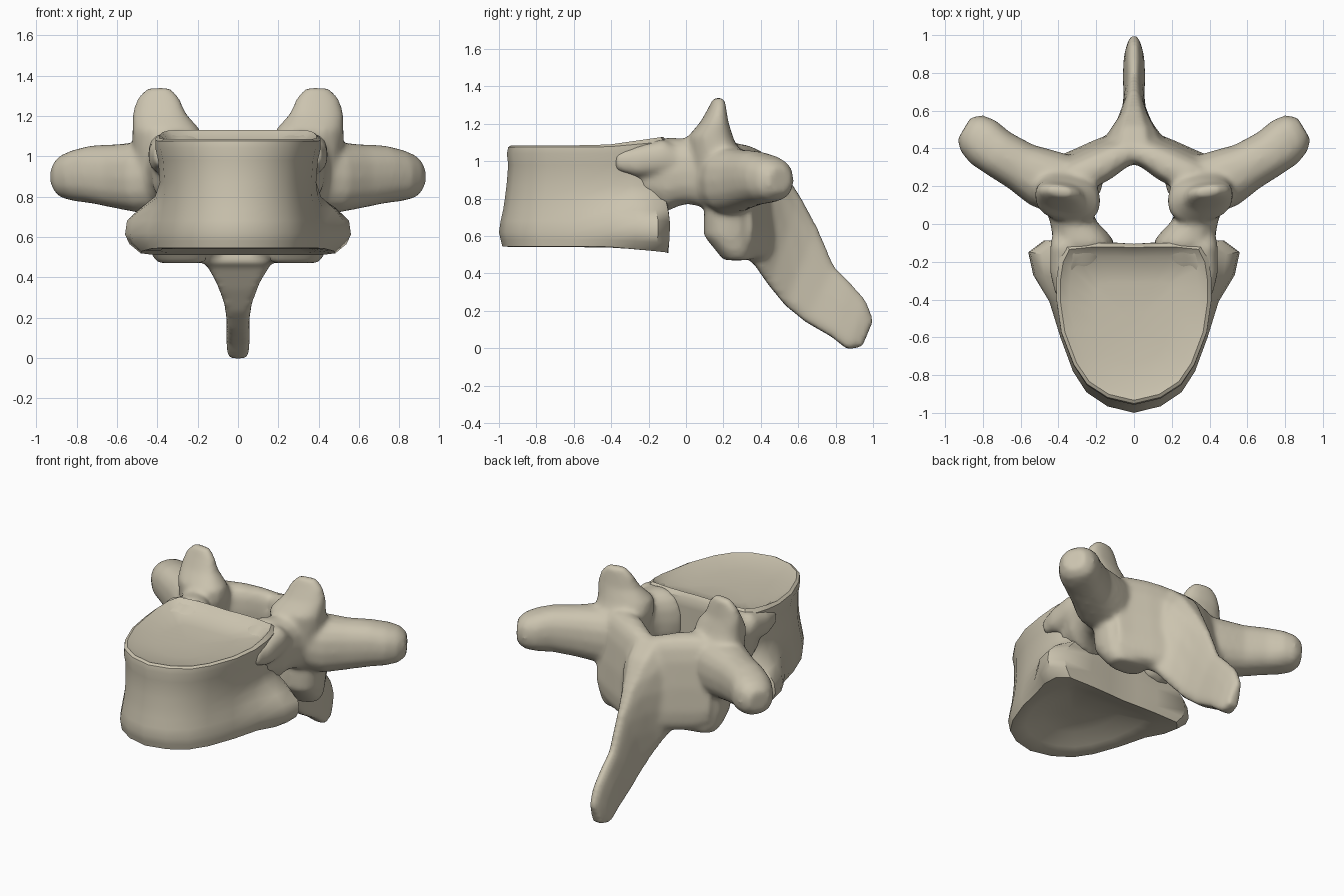
import bpy, bmesh, math
from mathutils import Vector

if "Cube" in bpy.data.objects:
    bpy.data.objects.remove(bpy.data.objects["Cube"])

bone = bpy.data.materials.new("bone_ivory")
bone.use_nodes = True
colour = (0.60, 0.55, 0.43, 1)
bone.diffuse_color = colour
bone.node_tree.nodes["Principled BSDF"].inputs["Base Color"].default_value = colour


def bridge(bm, rings):
    """Skin a list of rings and close both ends."""
    rows = [[bm.verts.new(p) for p in ring] for ring in rings]
    for a, b in zip(rows, rows[1:]):
        for i in range(len(a)):
            j = (i + 1) % len(a)
            bm.faces.new((a[i], a[j], b[j], b[i]))
    bm.faces.new(rows[0][::-1])
    bm.faces.new(rows[-1])


def oval(centre, u, v, n=16, power=0.85):
    """Slightly squared oval ring spanned by two half-axis vectors."""
    ring = []
    for i in range(n):
        a = 2 * math.pi * i / n
        c, s = math.cos(a), math.sin(a)
        c = math.copysign(abs(c) ** power, c)
        s = math.copysign(abs(s) ** power, s)
        ring.append(Vector(centre) + Vector(u) * c + Vector(v) * s)
    return ring


def finish(name, bm):
    bmesh.ops.recalc_face_normals(bm, faces=bm.faces)
    mesh = bpy.data.meshes.new(name)
    bm.to_mesh(mesh)
    bm.free()
    obj = bpy.data.objects.new(name, mesh)
    bpy.context.collection.objects.link(obj)
    mesh.materials.append(bone)
    return obj


def smooth(obj, angle):
    bpy.ops.object.select_all(action='DESELECT')
    obj.select_set(True)
    bpy.context.view_layer.objects.active = obj
    bpy.ops.object.shade_smooth_by_angle(angle=math.radians(angle))


def mirrored(ring):
    return [Vector((-p.x, p.y, p.z)) for p in ring]


def paired(bm, rings):
    """Add a lofted part and its mirror image."""
    bridge(bm, rings)
    bridge(bm, [mirrored(ring) for ring in rings])


# Vertebral body: heart-like outline stacked with a waist and dished ends;
# the lower rib facets swell out of its back corners
half = [(0, -1), (.14, -.965), (.25, -.89), (.32, -.78), (.385, -.6), (.41, -.42),
        (.41, -.3), (.395, -.19), (.36, -.115), (.22, -.1), (.1, -.1), (0, -.105)]
outline = half + [(-x, y) for x, y in half[-2:0:-1]]


def body_ring(z, sx, sy, lift=0, bulge=0):
    ring = []
    for x, y in outline:
        back = max(0, (y + .45) / .35)
        swell = bulge * math.exp(-((y + .19) / .18) ** 2) * (abs(x) / .4) ** 2
        ring.append(Vector((x * sx + math.copysign(swell, x),
                            -.1 + (y + .1) * sy + .25 * swell, z + lift * back)))
    return ring


def dish_ring(z, s, lift=0, centre=-.52):
    return [Vector((p.x * s, centre + (p.y - centre) * s, p.z))
            for p in body_ring(z, 1, .95, lift)]


bm = bmesh.new()
bridge(bm, [dish_ring(.62, .15, 0, -.58), dish_ring(.605, .5, 0, -.58),
            dish_ring(.56, .78, -.01, -.58), dish_ring(.54, .94, -.02),
            body_ring(.545, 1, .98, -.035, .09), body_ring(.58, 1.005, .99, -.02, .145),
            body_ring(.62, 1.01, 1, -.01, .165), body_ring(.68, .985, .99, 0, .165),
            body_ring(.74, .965, .975, 0, .11), body_ring(.8, .95, .965, 0, .03),
            body_ring(.87, .945, .955), body_ring(.98, .965, .945),
            body_ring(1.04, 1, .953), body_ring(1.075, 1, .945, .03),
            dish_ring(1.085, .95, .045), dish_ring(1.07, .83, .005),
            dish_ring(1.055, .5), dish_ring(1.05, .15)])
smooth(finish("vertebral_body", bm), 40)

bm = bmesh.new()

# Pedicles: y, x, z, half width, half height
paired(bm, [oval((x, y, z), (w, 0, 0), (0, 0, h)) for y, x, z, w, h in (
    (-.25, .27, .93, .11, .13), (-.1, .265, .93, .165, .20), (-.05, .285, .94, .15, .185),
    (.01, .32, .945, .125, .175), (.1, .355, .93, .12, .18), (.22, .36, .92, .14, .18))])

# Upper rib facets: y, x, z, half width, half height
paired(bm, [oval((x, y, z), (w, 0, 0), (0, 0, h)) for y, x, z, w, h in (
    (-.38, .38, 1.0, .035, .05), (-.26, .375, 1.0, .07, .085),
    (-.12, .35, 1.02, .095, .10), (-.04, .34, 1.0, .09, .08))])

# Transverse processes sweeping out and back: x, y, z, half width, half height
paired(bm, [oval((x, y, z), (-.5 * w, .85 * w, 0), (0, 0, h)) for x, y, z, w, h in (
    (.33, .19, .91, .17, .18), (.47, .24, .895, .165, .18), (.6, .305, .90, .135, .16),
    (.72, .375, .91, .13, .145), (.80, .435, .905, .135, .13), (.86, .48, .90, .115, .11),
    (.90, .505, .90, .07, .07))])

# Upper joint processes: z, x, y, half width, half depth
paired(bm, [oval((x, y, z), (w, .12 * w, 0), (0, d, 0)) for z, x, y, w, d in (
    (.9, .36, .16, .15, .13), (1.06, .35, .145, .175, .135), (1.13, .355, .13, .17, .12),
    (1.21, .39, .152, .135, .073), (1.29, .395, .168, .105, .044), (1.34, .392, .176, .06, .028))])

# Lower joint processes: z, x, y, half width, half depth
paired(bm, [oval((x, y, z), (w, 0, 0), (0, d, 0)) for z, x, y, w, d in (
    (.85, .34, .22, .12, .12), (.7, .325, .225, .14, .13), (.6, .31, .23, .145, .135),
    (.52, .295, .26, .14, .10), (.47, .28, .275, .12, .075))])

# Laminae closing the canal: x, y, z, thickness, half height
lamina = [(.37, .24, .80, .12, .28), (.28, .285, .79, .11, .31),
          (.17, .34, .78, .105, .31), (.08, .39, .77, .09, .30)]
rings = [oval((x, y, z), (.5 * t, .85 * t, 0), (0, -.03, h), power=.65)
         for x, y, z, t, h in lamina]
middle = oval((0, .41, .76), (0, .08, 0), (0, -.03, .29), power=.65)
bridge(bm, rings + [middle] + [mirrored(ring) for ring in rings[::-1]])

# Spinous process with a narrow crest and flat underside:
# upper edge y, z, lower edge y, z, half width
wedge = [(.3, 1), (.6, .7), (.82, .2), (.95, -.4), (1, -.8), (.8, -1)]
wedge += [(-a, b) for a, b in wedge[::-1]]
spine = []
for y1, z1, y2, z2, w in ((.42, 1.04, .33, .47, .23), (.52, .95, .36, .455, .19),
                          (.61, .81, .44, .34, .115), (.70, .65, .53, .23, .07),
                          (.79, .44, .64, .14, .057), (.88, .35, .78, .06, .06),
                          (.965, .25, .86, -.005, .056), (1.005, .15, .94, .005, .035)):
    mid = Vector((0, (y1 + y2) / 2, (z1 + z2) / 2))
    rise = Vector((0, (y1 - y2) / 2, (z1 - z2) / 2))
    spine.append([mid + rise * b + Vector((w * a, 0, 0)) for a, b in wedge])
bridge(bm, spine)

# Fuse the arch parts into one continuous bone surface
arch = finish("neural_arch", bm)
fuse = arch.modifiers.new("fuse", 'REMESH')
fuse.mode = 'VOXEL'
fuse.voxel_size = .016
fuse.use_smooth_shade = True
soften = arch.modifiers.new("soften", 'SMOOTH')
soften.factor = .5
soften.iterations = 10
smooth(arch, 60)
